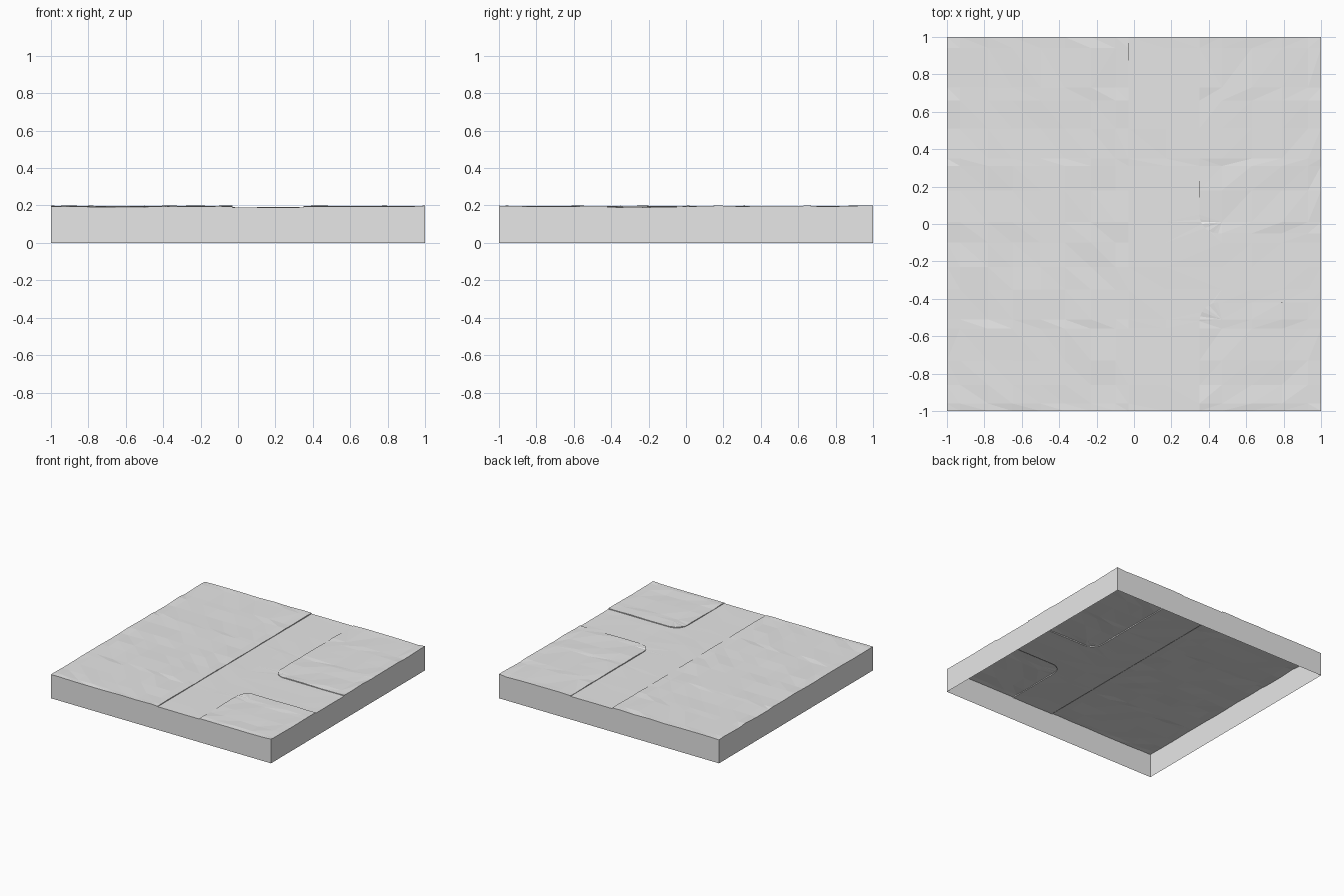
import bpy, bmesh, random
from math import sin, cos, radians
from mathutils import Vector

random.seed(7)

cube = bpy.data.objects.get("Cube")
if cube:
    bpy.data.objects.remove(cube, do_unlink=True)

GREY = (0.8, 0.8, 0.8, 1)
stone = bpy.data.materials.new("light_grey")
stone.use_nodes = True
stone.diffuse_color = GREY
stone.node_tree.nodes["Principled BSDF"].inputs["Base Color"].default_value = GREY

# Uneven facet grid, road limits and heights
X_CUTS = (-.93, -.78, -.65, -.5, -.37, -.23, -.1, .17, .47, .63, .79, .93)
Y_CUTS = (-.96, -.86, -.73, -.56, -.51, -.35, -.23, -.1, .01,
          .18, .31, .35, .51, .66, .73, .94)
ROAD_L, ROAD_R = -.03, .35
BRANCH_F, BRANCH_B = -.42, -.05
RADIUS = .1
VERGE_Z, ROAD_Z, WALL_Z = .196, .19, .188


def arc(cy, start, end):
    """Rounded kerb corner."""
    cx = ROAD_R + RADIUS
    angles = [radians(start + (end - start) * i / 6) for i in range(7)]
    return [(cx + RADIUS * cos(a), cy + RADIUS * sin(a)) for a in angles]


def is_outer(edge):
    return any(all(abs(v.co[i] - s) < 1e-4 for v in edge.verts)
               for i in (0, 1) for s in (-1, 1))


def skirt(bm, edges, z):
    """Drop walls from the given edges to height z."""
    new = bmesh.ops.extrude_edge_only(bm, edges=edges)["geom"]
    for v in new:
        if isinstance(v, bmesh.types.BMVert):
            v.co.z = z


def slab(name, outline, height, rough):
    """Faceted open-bottomed slab with outer skirts and kerb walls."""
    bm = bmesh.new()
    bm.faces.new([bm.verts.new((x, y, height)) for x, y in outline])
    for axis, cuts in enumerate((X_CUTS, Y_CUTS)):
        normal = Vector((1 - axis, axis, 0))
        for c in cuts:
            bmesh.ops.bisect_plane(bm, geom=bm.verts[:] + bm.edges[:] + bm.faces[:],
                                   plane_co=normal * c, plane_no=normal)
    bmesh.ops.triangulate(bm, faces=bm.faces[:])
    for v in bm.verts:
        v.co.z += rough * random.triangular(-1, .8, 0)
    rim = [e for e in bm.edges if e.is_boundary]
    outer = [e for e in rim if is_outer(e)]
    inner = [e for e in rim if not is_outer(e)]
    skirt(bm, outer, 0)
    if height > ROAD_Z:
        skirt(bm, inner, WALL_Z)
    bmesh.ops.recalc_face_normals(bm, faces=bm.faces[:])
    if sum(f.normal.z * f.calc_area() for f in bm.faces) < 0:
        bmesh.ops.reverse_faces(bm, faces=bm.faces[:])
    mesh = bpy.data.meshes.new(name)
    bm.to_mesh(mesh)
    bm.free()
    mesh.materials.append(stone)
    bpy.context.collection.objects.link(bpy.data.objects.new(name, mesh))


back_arc = arc(BRANCH_B + RADIUS, 180, 270)
front_arc = arc(BRANCH_F - RADIUS, 90, 180)

# Raised ground around the junction
slab("left_ground", [(-1, -1), (ROAD_L, -1), (ROAD_L, 1), (-1, 1)], VERGE_Z, .005)
slab("back_ground", [(ROAD_R, 1)] + back_arc + [(1, BRANCH_B), (1, 1)], VERGE_Z, .005)
slab("front_ground", [(1, -1), (1, BRANCH_F)] + front_arc + [(ROAD_R, -1)], VERGE_Z, .005)

# Sunken T-junction road
slab("road", [(ROAD_L, -1), (ROAD_R, -1)] + front_arc[::-1]
     + [(1, BRANCH_F), (1, BRANCH_B)] + back_arc[::-1]
     + [(ROAD_R, 1), (ROAD_L, 1)], ROAD_Z, .001)
